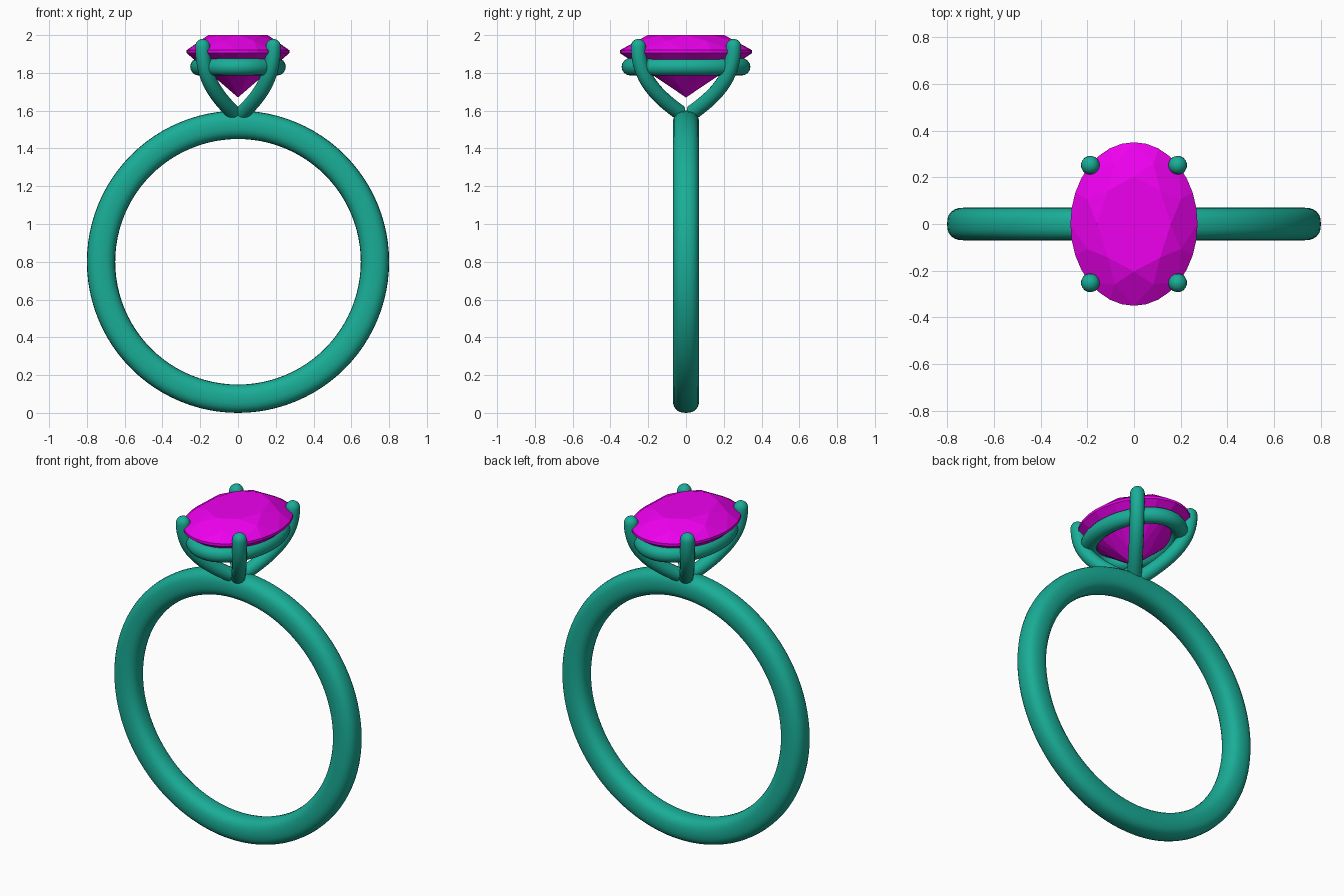
import bpy, bmesh
from math import cos, sin, pi, copysign
from mathutils import Vector

if "Cube" in bpy.data.objects:
    bpy.data.objects.remove(bpy.data.objects["Cube"])


def material(name, color):
    m = bpy.data.materials.new(name)
    m.diffuse_color = color
    m.use_nodes = True
    m.node_tree.nodes["Principled BSDF"].inputs["Base Color"].default_value = m.diffuse_color
    return m


METAL = material("metal", (0.01, 0.42, 0.31, 1))
GEM = material("gem", (0.85, 0.0, 0.85, 1))


def finish(name, bm, mat, smooth):
    bmesh.ops.recalc_face_normals(bm, faces=bm.faces)
    for f in bm.faces:
        f.smooth = smooth
    me = bpy.data.meshes.new(name)
    bm.to_mesh(me)
    bm.free()
    me.materials.append(mat)
    ob = bpy.data.objects.new(name, me)
    bpy.context.collection.objects.link(ob)
    return ob


def skin(name, rings, closed):
    """Bridge successive rings of points into a smooth tube."""
    bm = bmesh.new()
    vs = [[bm.verts.new(p) for p in r] for r in rings]
    n = len(rings[0])
    for a, b in zip(vs, vs[1:] + vs[:1] if closed else vs[1:]):
        for i in range(n):
            j = (i + 1) % n
            bm.faces.new((a[i], a[j], b[j], b[i]))
    if not closed:
        bm.faces.new(vs[0])
        bm.faces.new(vs[-1])
    return finish(name, bm, METAL, True)


# Band: softly squared section swept round the finger hole
def soft(v):
    return copysign(abs(v) ** 0.8, v)


section = [(0.075 * soft(cos(2 * pi * k / 24)), 0.07 * soft(sin(2 * pi * k / 24))) for k in range(24)]
rings = []
for i in range(96):
    a = 2 * pi * i / 96
    rings.append([((0.725 + r) * cos(a), y, 0.8 + (0.725 + r) * sin(a)) for r, y in section])
skin("band", rings, True)

# Gallery rail: oval ring under the stone
rings = []
for i in range(64):
    a = 2 * pi * i / 64
    c = Vector((0.207 * cos(a), 0.295 * sin(a), 1.832))
    out = Vector((cos(a) / 0.207, sin(a) / 0.295, 0)).normalized()
    rings.append([c + 0.046 * (out * cos(t) + Vector((0, 0, sin(t))))
                  for t in (2 * pi * k / 16 for k in range(16))])
skin("gallery_rail", rings, True)


# Prongs: curved tubes with domed tips
def prong(name, sx, sy):
    top = Vector((sx * 0.187, sy * 0.252, 0))
    side = Vector((-top.y, top.x, 0)).normalized()
    up = Vector((0, 0, 1))
    ctrl = [top * s + up * z for s, z in ((0.13, 1.59), (0.75, 1.70), (1, 1.80), (1, 1.94))]
    R = 0.04
    rings = []

    def ring(c, tangent, r):
        w = tangent.normalized().cross(side)
        rings.append([c + r * (side * cos(t) + w * sin(t))
                      for t in (2 * pi * k / 16 for k in range(16))])

    for i in range(17):
        t = i / 16
        u = 1 - t
        c = ctrl[0] * u**3 + ctrl[1] * 3 * u * u * t + ctrl[2] * 3 * u * t * t + ctrl[3] * t**3
        d = (ctrl[1] - ctrl[0]) * u * u + (ctrl[2] - ctrl[1]) * 2 * u * t + (ctrl[3] - ctrl[2]) * t * t
        ring(c, d, R)
    for i in range(1, 6):
        a = pi / 2 * i / 5.3
        ring(ctrl[3] + up * R * sin(a), up, R * cos(a))
    ob = skin(name, rings, False)
    bpy.context.view_layer.objects.active = ob
    ob.select_set(True)
    bpy.ops.object.shade_smooth_by_angle(angle=pi / 3)
    ob.select_set(False)


for sx, xn in ((-1, "left"), (1, "right")):
    for sy, yn in ((-1, "front"), (1, "back")):
        prong(f"{yn}_{xn}_prong", sx, sy)

# Stone: oval brilliant cut, flat facets
bm = bmesh.new()


def oval(n, r, z, offset=0):
    return [bm.verts.new((0.272 * r * cos(2 * pi * (k + offset) / n),
                          0.35 * r * sin(2 * pi * (k + offset) / n), z)) for k in range(n)]


table = oval(8, 0.58, 2.0)
star = oval(8, 0.80, 1.970, 0.5)
g_top = oval(32, 1, 1.92)
g_low = oval(32, 1, 1.905)
lower = oval(8, 0.30, 1.735, 0.5)
culet = bm.verts.new((0, 0, 1.67))
bm.faces.new(table)
for k in range(8):
    n, g = (k + 1) % 8, 4 * k
    bm.faces.new((table[k], star[k], table[n]))
    bm.faces.new((table[k], star[k - 1], g_top[g], star[k]))
    bm.faces.new((culet, lower[k - 1], g_low[g], lower[k]))
    for h in (g, g + 2):
        idx = [h, h + 1, (h + 2) % 32]
        bm.faces.new([star[k]] + [g_top[i] for i in idx])
        bm.faces.new([lower[k]] + [g_low[i] for i in idx])
for i in range(32):
    j = (i + 1) % 32
    bm.faces.new((g_top[i], g_top[j], g_low[j], g_low[i]))
finish("oval_stone", bm, GEM, False)
